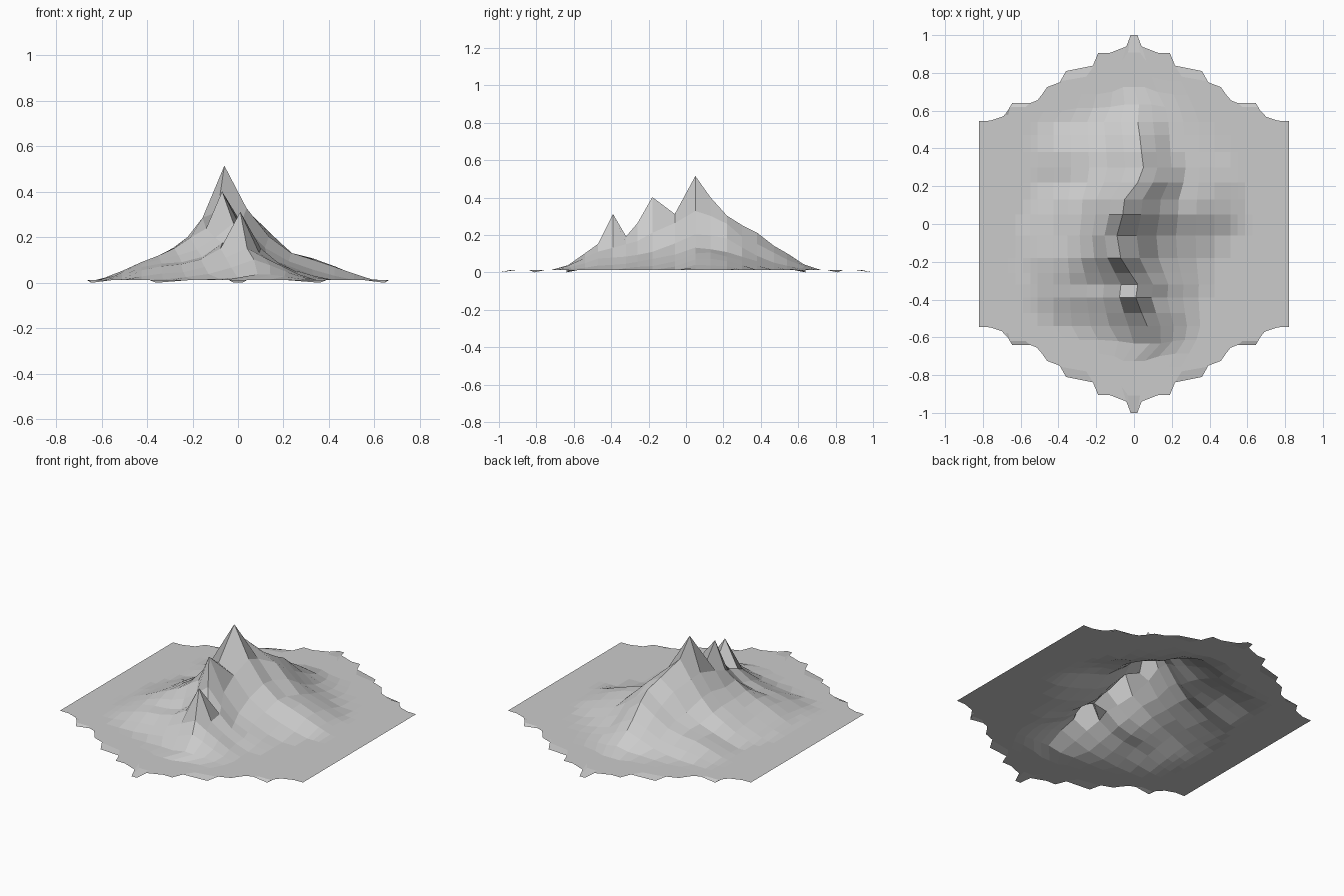
import bpy, bmesh, math, random

if "Cube" in bpy.data.objects:
    bpy.data.objects.remove(bpy.data.objects["Cube"])

random.seed(4)
BASE = 0.012

# Ridge stations: y, ridge x, peak height, body height, left width, right width
RIDGE = [(-.70, .10, .0, .0, .20, .20), (-.64, .10, .02, .02, .24, .22), (-.54, .07, .09, .085, .42, .24),
         (-.47, .04, .14, .13, .50, .28), (-.39, .01, .30, .18, .52, .32), (-.32, .02, .18, .20, .54, .36),
         (-.26, -.02, .25, .23, .54, .42), (-.18, -.07, .39, .27, .54, .48), (-.06, -.09, .30, .31, .53, .58),
         (.05, -.06, .503, .36, .52, .66), (.13, -.05, .39, .34, .50, .64), (.22, .02, .29, .28, .50, .56),
         (.30, .05, .24, .23, .52, .48), (.38, .04, .20, .19, .52, .40), (.47, .03, .13, .13, .48, .34),
         (.54, .02, .09, .09, .36, .30), (.62, .03, .035, .035, .25, .25), (.70, .03, .0, .0, .20, .20)]
# Mountain cross-section: fraction of half width, fraction of body height
SLOPE = [(0, 1), (.15, .83), (.30, .55), (.44, .34), (.68, .17), (.82, .09), (1, 0)]
# Foothills: x, y, height, radius
FOOTHILLS = [(-.38, -.28, .05, .25), (-.36, .36, .035, .20), (.38, .12, .015, .2), (.16, -.48, .03, .18)]
# Stepped edge of one quarter of the tile
EDGE = [(0, 1), (.018, 1), (.04, .94), (.13, .905), (.19, .905), (.21, .84), (.36, .81), (.38, .755),
        (.46, .725), (.50, .66), (.55, .64), (.645, .64), (.665, .58), (.76, .547), (.82, .545)]


def lerp_table(table, v):
    if v <= table[0][0]:
        return table[0][1:]
    for a, b in zip(table, table[1:]):
        if v <= b[0]:
            t = (v - a[0]) / (b[0] - a[0])
            return tuple(p + (q - p) * t for p, q in zip(a[1:], b[1:]))
    return table[-1][1:]


def height(x, y, on_ridge):
    rx, peak, body, wl, wr = lerp_table(RIDGE, y)
    if on_ridge:
        return BASE + peak
    d = x - rx
    h = body * lerp_table(SLOPE, abs(d) / (wr if d > 0 else wl))[0]
    for fx, fy, fh, fr in FOOTHILLS:
        h += fh * max(0, 1 - math.hypot(x - fx, y - fy) / fr)
    if h > .02:
        h *= random.uniform(.94, 1.06)
    return BASE + h


# Rows follow the ridge stations in the core, then fan out to the stepped edge
core = [r[0] for r in RIDGE if abs(r[0]) <= .54]
n = len(EDGE) - 1
bm = bmesh.new()
columns = []
for i in range(-n, n + 1):
    side, k = (-1 if i < 0 else 1), abs(i)
    ex, ey = EDGE[k]
    gx = side * (.085 * k if k <= 6 else .51 + .31 * (k - 6) / (n - 6))
    rows = [(-1, s / 5) for s in range(5, 0, -1)] + [(0, y) for y in core] + [(1, s / 5) for s in range(1, 6)]
    col = []
    for s, v in rows:
        x, y = gx, v
        if s:
            y = s * (.54 + (ey - .54) * v)
            x = gx + (side * ex - gx) * v
        # bend the middle columns onto the ridge line
        x += lerp_table(RIDGE, y)[0] * max(0, 1 - abs(x) / .4) * max(0, min(1, (.72 - abs(y)) / .1))
        z = height(x, y, i == 0)
        if s and v == 1:
            z = 0 if k in (0, 1, 6, 11) else BASE
        col.append(bm.verts.new((x, y, z)))
    columns.append(col)
for a, b in zip(columns, columns[1:]):
    for j in range(len(a) - 1):
        bm.faces.new((a[j], b[j], b[j + 1], a[j + 1]))

mesh = bpy.data.meshes.new("mountain_tile")
bm.to_mesh(mesh)
bm.free()
bpy.context.collection.objects.link(bpy.data.objects.new("mountain_tile", mesh))
